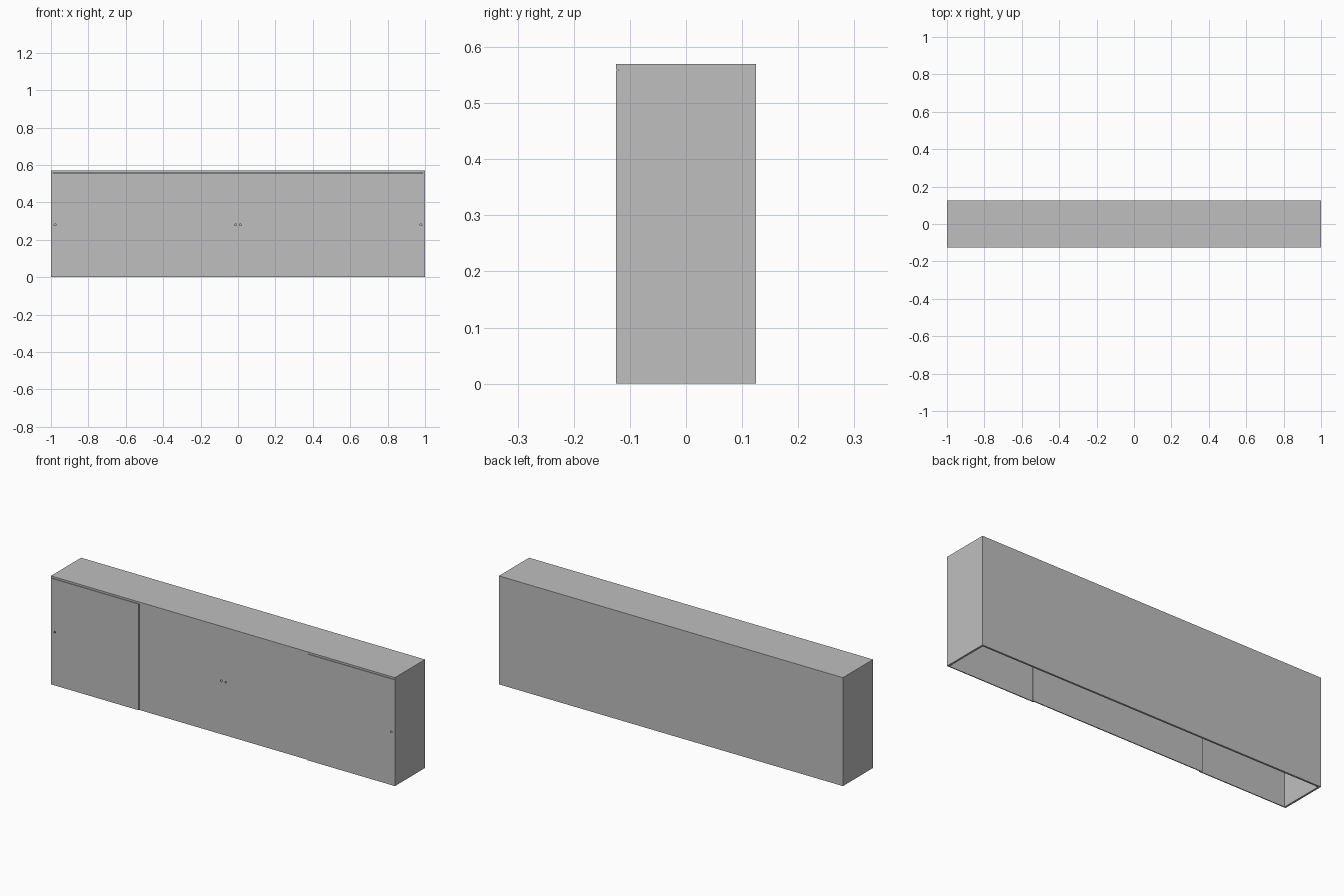
import bpy
import math

cube = bpy.data.objects.get("Cube")
if cube:
    bpy.data.objects.remove(cube, do_unlink=True)


def make_material(name, value):
    mat = bpy.data.materials.new(name)
    mat.use_nodes = True
    colour = (value, value, value, 1)
    mat.diffuse_color = colour
    mat.node_tree.nodes["Principled BSDF"].inputs["Base Color"].default_value = colour
    return mat


grey = make_material("plain grey", 0.52)

# Overall sizes
W, D, H = 1.0, 0.125, 0.57      # half width, half depth, height
T = 0.01                        # board thickness
DOOR = 0.005                    # door thickness
DOOR_TOP = H - T - 0.002
SPLIT = 0.49                    # where side and middle doors meet


def board(name, x0, x1, y0, y1, z0, z1):
    bpy.ops.mesh.primitive_cube_add(
        size=1, location=((x0 + x1) / 2, (y0 + y1) / 2, (z0 + z1) / 2))
    obj = bpy.context.object
    obj.name = name
    obj.scale = (x1 - x0, y1 - y0, z1 - z0)
    bpy.ops.object.transform_apply(location=False, rotation=False, scale=True)
    obj.data.materials.append(grey)
    return obj


def knob_hole(name, door, x, y):
    # Small round finger pull sunk through the door
    bpy.ops.mesh.primitive_cylinder_add(
        vertices=16, radius=0.005, depth=0.03,
        location=(x, y, H / 2 - 0.005), rotation=(math.pi / 2, 0, 0))
    cutter = bpy.context.object
    cutter.name = name
    cutter.hide_render = True
    cutter.hide_set(True)
    cutter.data.materials.append(grey)
    cut = door.modifiers.new("finger pull", "BOOLEAN")
    cut.operation = "DIFFERENCE"
    cut.solver = "EXACT"
    cut.object = cutter


# Carcass, open underneath
board("top_board", -W, W, -D, D, H - T, H)
board("back_panel", -W, W, D - T, D, 0, H - T)

# Sides and doors, mirrored left and right
for side, s in (("left", 1), ("right", -1)):
    def span(a, b):
        return sorted((s * a, s * b))

    board(side + "_side_panel", *span(W - T, W), -D + DOOR, D - T, 0, H - T)
    outer = board(side + "_outer_door", *span(SPLIT, W),
                  -D, -D + DOOR, 0, DOOR_TOP)
    inner = board(side + "_inner_door", *span(0, SPLIT + 0.01),
                  -D + DOOR, -D + 2 * DOOR, 0, DOOR_TOP)
    knob_hole(side + "_outer_pull_cutter", outer, s * 0.978, -D)
    knob_hole(side + "_inner_pull_cutter", inner, s * 0.013, -D + DOOR)
